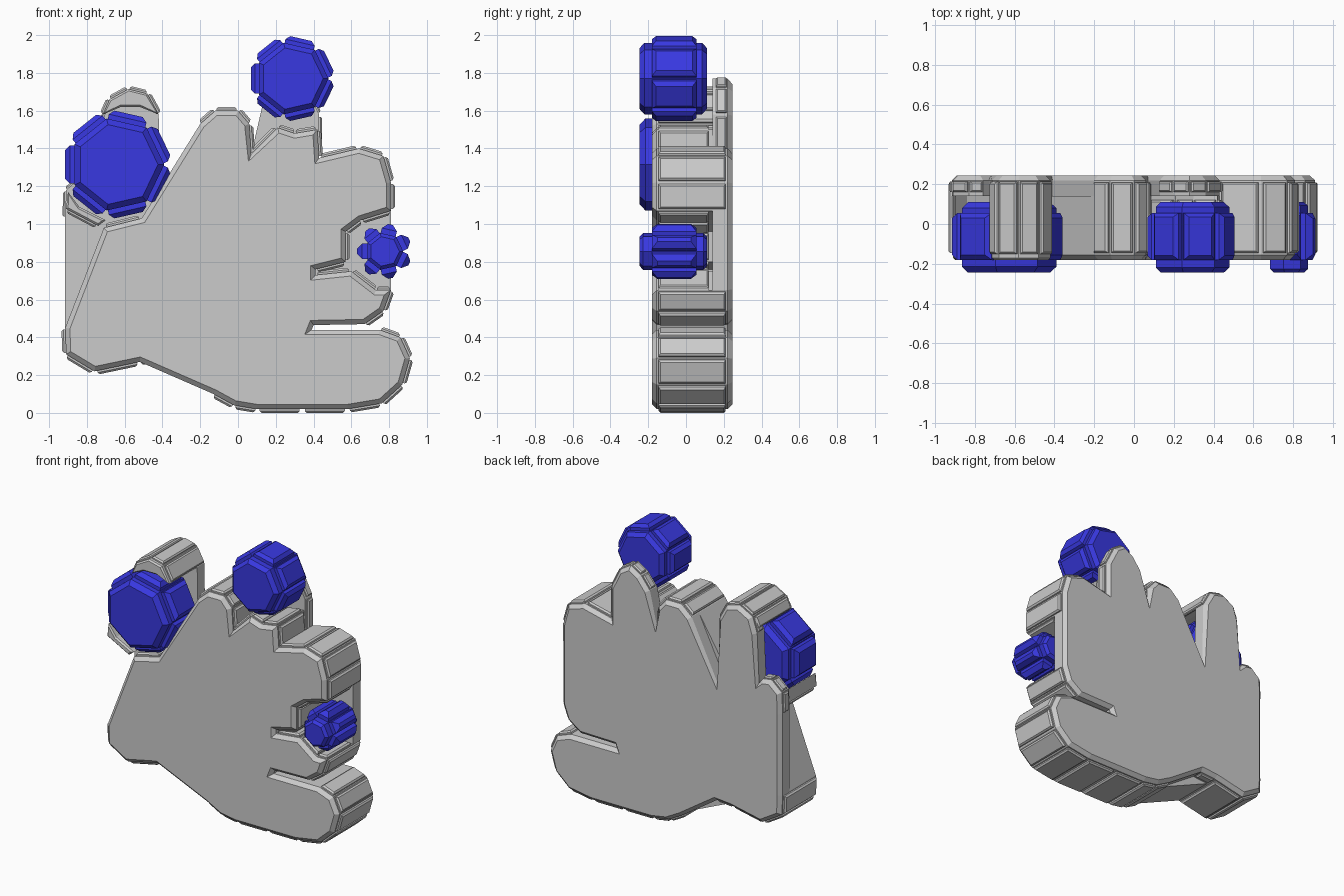
import bpy, bmesh, math
from mathutils import Vector

if "Cube" in bpy.data.objects:
    bpy.data.objects.remove(bpy.data.objects["Cube"])

Y_FRONT, Y_SEAM, Y_BACK = -0.18, 0.14, 0.245

blue = bpy.data.materials.new("blue")
blue.diffuse_color = (0.04, 0.04, 0.75, 1)
blue.use_nodes = True
blue.node_tree.nodes["Principled BSDF"].inputs["Base Color"].default_value = blue.diffuse_color


def inset(pts, d):
    """Move a counter-clockwise outline inward by d, with limited mitres."""
    out = []
    for i, p in enumerate(pts):
        p, a, b = Vector(p), Vector(pts[i - 1]), Vector(pts[(i + 1) % len(pts)])
        u, v = (p - a).normalized(), (b - p).normalized()
        n1, n2 = Vector((-u.y, u.x)), Vector((-v.y, v.x))
        m = (n1 + n2) / max(1 + n1.dot(n2), 0.5)
        out.append(p + m * d)
    return out


def loft(bm, rings):
    """Skin a stack of equal-length rings and cap both ends."""
    vs = [[bm.verts.new(c) for c in r] for r in rings]
    n = len(vs[0])
    for a, b in zip(vs, vs[1:]):
        for i in range(n):
            bm.faces.new((a[i], a[(i + 1) % n], b[(i + 1) % n], b[i]))
    bm.faces.new(vs[0])
    bm.faces.new(vs[-1][::-1])


def prism(bm, pts, y0, y1, c0=0.0, c1=0.0):
    """Extrude an x-z outline along y with optional chamfers at each end."""
    levels = []
    if c0:
        levels.append((c0, y0))
    levels += [(0, y0 + c0), (0, y1 - c1)]
    if c1:
        levels.append((c1, y1))
    loft(bm, [[(p[0], y, p[1]) for p in inset(pts, d)] for d, y in levels])


def panel(bm, a, b, y0, y1, height, gap=0.06):
    """Raised chamfered block standing on the outline edge a-b."""
    a, b = Vector(a), Vector(b)
    t = (b - a).normalized()
    n = Vector((t.y, -t.x))
    g = (b - a).length * gap
    rings = []
    for h, s in ((-0.01, 0), (height * 0.5, 0), (height, height * 0.5)):
        p, q = a + t * (g + s) + n * h, b - t * (g + s) + n * h
        rings.append([(p.x, y0 + s, p.y), (q.x, y0 + s, q.y),
                      (q.x, y1 - s, q.y), (p.x, y1 - s, p.y)])
    loft(bm, rings)


def edges(pts):
    return list(zip(pts, pts[1:] + pts[:1]))


def finish(bm, name, mat=None):
    bmesh.ops.recalc_face_normals(bm, faces=bm.faces)
    me = bpy.data.meshes.new(name)
    bm.to_mesh(me)
    bm.free()
    ob = bpy.data.objects.new(name, me)
    bpy.context.collection.objects.link(ob)
    if mat:
        me.materials.append(mat)


# Outline pieces shared by the front and back layers
wrist = [(-0.915, 0.45), (-0.91, 0.31), (-0.76, 0.22), (-0.52, 0.27)]
thumb = [(-0.13, 0.10), (-0.02, 0.04), (0.1, 0.02), (0.34, 0.02), (0.58, 0.02),
         (0.76, 0.05), (0.87, 0.15), (0.91, 0.29), (0.86, 0.40), (0.75, 0.44),
         (0.39, 0.44), (0.40, 0.465), (0.67, 0.47), (0.77, 0.54), (0.81, 0.65)]
side = [(0.81, 1.07), (0.81, 1.22), (0.77, 1.36), (0.64, 1.40), (0.43, 1.35)]
middle = [(0.07, 1.37), (0.06, 1.53), (0.0, 1.6), (-0.12, 1.6), (-0.2, 1.53)]

# Front layer leaves pockets for the wheels
pocket = [(0.73, 0.65), (0.60, 0.75), (0.41, 0.73), (0.41, 0.76), (0.57, 0.80),
          (0.57, 0.96), (0.65, 1.02)]
front = (wrist + thumb + pocket + side + [(0.42, 1.50), (0.30, 1.48), (0.21, 1.51)]
         + middle + [(-0.51, 1.03), (-0.71, 0.98)])
# Back layer carries the full fingers
back = (wrist + [(-0.40, 0.28)] + thumb + side
        + [(0.43, 1.58), (0.36, 1.72), (0.28, 1.77), (0.20, 1.72), (0.13, 1.63)]
        + middle + [(-0.41, 1.10), (-0.42, 1.58), (-0.48, 1.69), (-0.58, 1.715),
                    (-0.68, 1.66), (-0.715, 1.55), (-0.73, 1.20), (-0.76, 1.24),
                    (-0.83, 1.25), (-0.91, 1.18), (-0.915, 1.03)])
shared = set(edges(front)) & set(edges(back))


def layer(name, pts, y0, y1, c0, c1, is_front):
    bm = bmesh.new()
    prism(bm, pts, y0, y1, c0, c1)
    for e in edges(pts):
        length = (Vector(e[1]) - Vector(e[0])).length
        if not 0.06 < length < 0.26 or (e in shared and not is_front):
            continue
        if is_front:
            panel(bm, *e, -0.145, 0.21 if e in shared else 0.12, 0.02)
        else:
            panel(bm, *e, 0.16, 0.215, 0.015)
    finish(bm, name)


layer("hand_front", front, Y_FRONT, Y_SEAM, 0.025, 0, True)
layer("hand_back", back, Y_SEAM, Y_BACK, 0, 0.025, False)

# Finger tips that wrap forward around the largest wheel
tips = {
    "ring_fingertip": [(-0.42, 1.58), (-0.48, 1.69), (-0.58, 1.715), (-0.68, 1.66),
                       (-0.715, 1.58), (-0.62, 1.62), (-0.52, 1.62)],
    "little_fingertip": [(-0.91, 1.08), (-0.74, 0.99), (-0.70, 1.02), (-0.84, 1.09),
                         (-0.90, 1.17)],
}
for name, pts in tips.items():
    bm = bmesh.new()
    prism(bm, pts, Y_FRONT, Y_SEAM, 0.01)
    for e in edges(pts)[:4 if "ring" in name else 1]:
        panel(bm, *e, -0.15, 0.21, 0.018)
    finish(bm, name)


# Seven-toothed blue wheels: centre, inner radius, tooth height
def wheel(name, cx, cz, apothem, tooth, chamfer):
    bm = bmesh.new()
    r = apothem / math.cos(math.pi / 7)
    pts = [(cx + r * math.cos(a), cz + r * math.sin(a))
           for a in (i * math.tau / 7 for i in range(7))]
    prism(bm, pts, -0.245, 0.11, chamfer, chamfer)
    for e in edges(pts):
        panel(bm, *e, -0.18, 0.055, tooth, 0.03)
    finish(bm, name, blue)


wheel("wheel_large", -0.64, 1.315, 0.225, 0.05, 0.03)
wheel("wheel_medium", 0.285, 1.77, 0.175, 0.042, 0.025)
wheel("wheel_small", 0.775, 0.855, 0.09, 0.056, 0.018)
